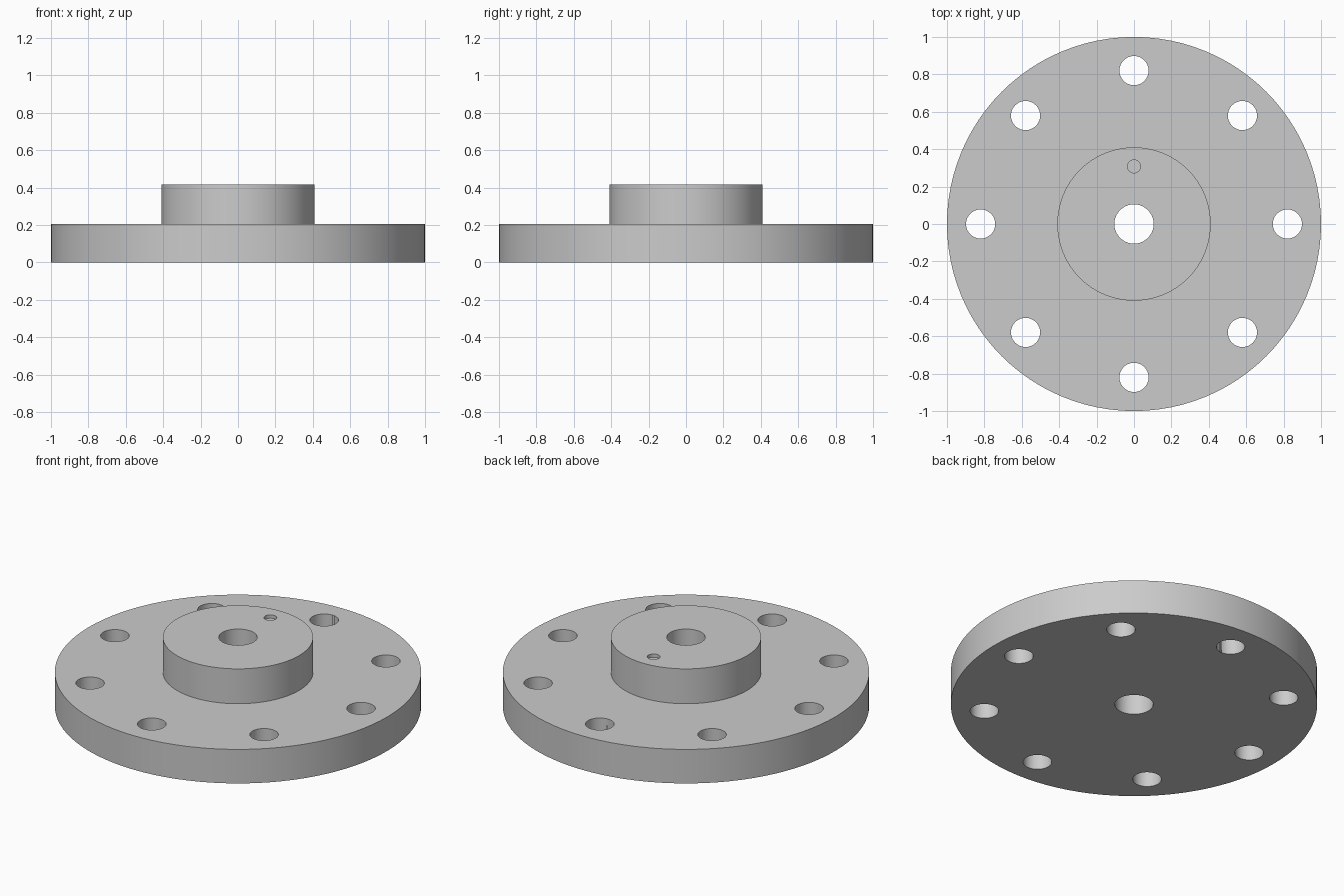
import bpy
import math

SEGMENTS = 96

old = bpy.data.objects.get("Cube")
if old:
    bpy.data.objects.remove(old, do_unlink=True)

# Plain grey metal
metal = bpy.data.materials.new("grey_metal")
metal.use_nodes = True
GREY = (0.6, 0.6, 0.6, 1.0)
metal.diffuse_color = GREY
metal.node_tree.nodes["Principled BSDF"].inputs["Base Color"].default_value = GREY


def lathe(name, profile):
    """Revolve a closed (radius, height) profile around z."""
    n = len(profile)
    verts, faces = [], []
    for s in range(SEGMENTS):
        a = 2 * math.pi * s / SEGMENTS
        verts += [(r * math.cos(a), r * math.sin(a), z) for r, z in profile]
        t = (s + 1) % SEGMENTS
        for i in range(n):
            j = (i + 1) % n
            faces.append((s * n + i, t * n + i, t * n + j, s * n + j))
    mesh = bpy.data.meshes.new(name)
    mesh.from_pydata(verts, [], faces)
    obj = bpy.data.objects.new(name, mesh)
    bpy.context.collection.objects.link(obj)
    return obj


def drill(target, name, radius, x, y, bottom, top):
    """Cut a round vertical hole in the target."""
    bpy.ops.mesh.primitive_cylinder_add(
        vertices=48, radius=radius, depth=top - bottom,
        location=(x, y, (top + bottom) / 2))
    cutter = bpy.context.object
    cutter.name = name
    cutter.hide_render = True
    cut = target.modifiers.new(name, "BOOLEAN")
    cut.operation = "DIFFERENCE"
    cut.solver = "EXACT"
    cut.object = cutter
    bpy.context.view_layer.objects.active = target
    bpy.ops.object.modifier_apply(modifier=name)
    bpy.data.objects.remove(cutter, do_unlink=True)


# Flange disc, raised hub and centre bore in one turned profile
BORE, HUB, RIM = 0.105, 0.41, 1.0
DISC_TOP, HUB_TOP = 0.205, 0.415
flange = lathe("hub_flange", [
    (BORE, 0), (RIM, 0), (RIM, DISC_TOP),
    (HUB, DISC_TOP), (HUB, HUB_TOP), (BORE, HUB_TOP)])
flange.data.materials.append(metal)

# Ring of eight bolt holes
for k in range(8):
    a = k * math.pi / 4
    drill(flange, "bolt_hole", 0.078, 0.82 * math.cos(a), 0.82 * math.sin(a), -0.1, 0.3)

# Shallow locating dimple on the hub
drill(flange, "locating_dimple", 0.035, 0, 0.308, HUB_TOP - 0.02, 0.5)

bpy.ops.object.select_all(action="DESELECT")
flange.select_set(True)
bpy.context.view_layer.objects.active = flange
bpy.ops.object.shade_smooth_by_angle(angle=math.radians(30))
